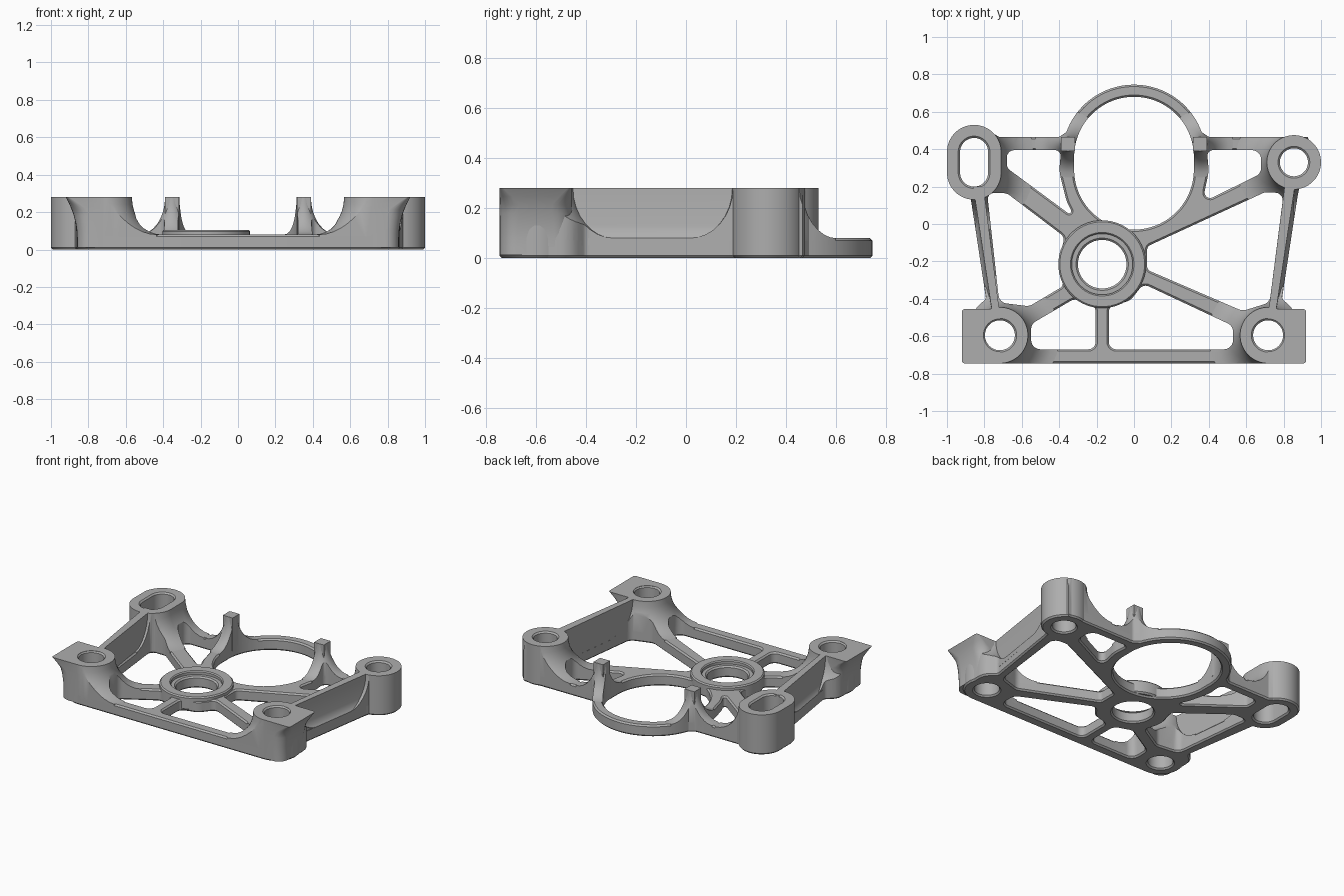
import bpy, bmesh, math
from mathutils import Vector

cube = bpy.data.objects.get("Cube")
if cube:
    bpy.data.objects.remove(cube)

TOP, DECK = 0.28, 0.08

grey = bpy.data.materials.new("machined grey")
grey.use_nodes = True
grey.diffuse_color = (0.42, 0.42, 0.42, 1)
grey.node_tree.nodes["Principled BSDF"].inputs["Base Color"].default_value = (0.42, 0.42, 0.42, 1)


# ---- 2D outlines ----
def rounded(points, steps=6):
    """Closed polygon from (x, y, corner radius) triples."""
    out, n = [], len(points)
    for i, (x, y, r) in enumerate(points):
        p = Vector((x, y))
        a = Vector(points[i - 1][:2]) - p
        b = Vector(points[(i + 1) % n][:2]) - p
        if r == 0:
            out.append(p)
            continue
        half = a.angle(b) / 2
        t = min(r / math.tan(half), 0.49 * min(a.length, b.length))
        r = t * math.tan(half)
        a.normalize()
        b.normalize()
        centre = p + (a + b).normalized() * (r / math.sin(half))
        u, v = p + a * t - centre, p + b * t - centre
        for k in range(steps + 1):
            f = k / steps
            w = u.angle(v)
            out.append(centre + (u * math.sin((1 - f) * w) + v * math.sin(f * w)) / math.sin(w))
    return out


def capsule(x, y, r, slot=0, n=48):
    """Circle, or a slot stretched along y by slot on each side."""
    loop = []
    for i in range(n):
        a = (i + 0.5) * math.tau / n
        loop.append(Vector((x + r * math.cos(a), y + r * math.sin(a) + math.copysign(slot, math.sin(a)))))
    return loop


def offset(loop, d):
    out = []
    for i, p in enumerate(loop):
        t1, t2 = (p - loop[i - 1]).normalized(), (loop[(i + 1) % len(loop)] - p).normalized()
        t = (t1 + t2).normalized()
        out.append(p + Vector((-t.y, t.x)) * d)
    return out


def ccw(loop):
    area = sum(loop[i - 1].cross(loop[i]) for i in range(len(loop)))
    return loop if area > 0 else loop[::-1]


# ---- solids ----
def finish(name, bm):
    bmesh.ops.recalc_face_normals(bm, faces=bm.faces)
    mesh = bpy.data.meshes.new(name)
    bm.to_mesh(mesh)
    bm.free()
    mesh.materials.append(grey)
    obj = bpy.data.objects.new(name, mesh)
    bpy.context.collection.objects.link(obj)
    return obj


def add_ring(bm, loop, z):
    return [bm.verts.new((p.x, p.y, z)) for p in loop]


def bridge(bm, a, b):
    for i in range(len(a)):
        bm.faces.new((a[i - 1], a[i], b[i], b[i - 1]))


def loft(name, sections, closed=False):
    """Skin (loop, z) sections; closed joins the last back to the first."""
    bm = bmesh.new()
    rings = [add_ring(bm, loop, z) for loop, z in sections]
    for a, b in zip(rings, rings[1:]):
        bridge(bm, a, b)
    if closed:
        bridge(bm, rings[-1], rings[0])
    else:
        bm.faces.new(rings[0])
        bm.faces.new(rings[-1])
    return finish(name, bm)


def plate(name, loops, z0, z1, c):
    """Extrude an outline with holes, edges chamfered by c."""
    bm = bmesh.new()
    caps = ([], [])
    for i, loop in enumerate(loops):
        loop = ccw(loop)
        small = offset(loop, c if i == 0 else -c)
        levels = [(small, z0), (loop, z0 + c), (loop, z1 - c), (small, z1)] if c else [(loop, z0), (loop, z1)]
        rings = [add_ring(bm, l, z) for l, z in levels]
        for a, b in zip(rings, rings[1:]):
            bridge(bm, a, b)
        for cap, ring in zip(caps, (rings[0], rings[-1])):
            cap += [bm.edges.get((ring[k - 1], ring[k])) for k in range(len(ring))]
    for cap in caps:
        bmesh.ops.triangle_fill(bm, use_beauty=True, edges=cap)
    return finish(name, bm)


def boolean(obj, other, operation):
    mod = obj.modifiers.new("cut", "BOOLEAN")
    mod.operation, mod.solver, mod.object = operation, "EXACT", other
    deps = bpy.context.evaluated_depsgraph_get()
    mesh = bpy.data.meshes.new_from_object(obj.evaluated_get(deps))
    obj.modifiers.clear()
    obj.data = mesh


# ---- frame outline, windows and holes ----
arc = [(0.385 * math.cos(math.radians(a)), 0.36 + 0.385 * math.sin(math.radians(a)), 0)
       for a in range(20, 161, 4)]
outline = rounded(
    [(-0.86, -0.745, 0.14), (0.86, -0.745, 0.14), (0.86, -0.46, 0.1), (0.79, -0.40, 0.03),
     (0.875, 0.15, 0), (0.885, 0.2, 0), (0.96, 0.3, 0), (0.93, 0.465, 0), (0.40, 0.465, 0.03)]
    + arc +
    [(-0.40, 0.465, 0.03), (-0.72, 0.465, 0), (-0.78, 0.5, 0), (-0.94, 0.5, 0), (-0.96, 0.25, 0),
     (-0.875, 0.15, 0), (-0.79, -0.40, 0.03), (-0.86, -0.46, 0.1)])
windows = [rounded(w) for w in (
    [(-0.68, 0.395, 0.04), (-0.39, 0.395, 0.03), (-0.40, 0.28, 0.2), (-0.36, 0.12, 0.2),
     (-0.315, 0.03, 0.03), (-0.68, 0.3, 0.04)],
    [(-0.785, 0.165, 0.03), (-0.68, 0.165, 0.06), (-0.37, -0.07, 0.04), (-0.41, -0.215, 0.15),
     (-0.375, -0.33, 0.03), (-0.56, -0.44, 0.06), (-0.72, -0.42, 0.05)],
    [(-0.55, -0.67, 0.05), (-0.205, -0.67, 0.04), (-0.205, -0.44, 0.04), (-0.32, -0.40, 0.05),
     (-0.55, -0.535, 0.05)],
    [(-0.135, -0.67, 0.04), (0.53, -0.67, 0.05), (0.53, -0.545, 0.05), (0.05, -0.32, 0.04),
     (-0.02, -0.41, 0.08), (-0.135, -0.44, 0.04)],
    [(0.07, -0.12, 0.03), (0.70, 0.17, 0.06), (0.80, 0.165, 0.04), (0.725, -0.42, 0.05),
     (0.58, -0.465, 0.06), (0.07, -0.245, 0.03)],
    [(0.39, 0.395, 0.03), (0.68, 0.395, 0.05), (0.68, 0.27, 0.05), (0.365, 0.115, 0.03),
     (0.40, 0.28, 0.2)])]
windows.append(capsule(0, 0.325, 0.32, 0.035, 80))

# name, x, y, boss radius, hole radius, slot stretch
bosses = [("back_right_slot_boss", -0.855, 0.33, 0.145, 0.075, 0.055),
          ("back_left_boss", 0.855, 0.33, 0.145, 0.075, 0),
          ("front_right_boss", -0.717, -0.595, 0.15, 0.08, 0),
          ("front_left_boss", 0.717, -0.595, 0.15, 0.08, 0)]
hub = (-0.17, -0.215)
holes = [capsule(x, y, h, s) for _, x, y, r, h, s in bosses] + [capsule(*hub, 0.13)]

parts = [plate("base_frame", [outline] + windows + holes, 0, DECK, 0.01)]
clip = plate("flare_clip", [outline] + windows, 0.02, TOP + 0.02, 0)


# ---- bosses and the concave flares that run into the frame ----
def flare(name, x, y, r, inner, reach, slot=0):
    prof = [(inner, 0.05), (inner, TOP)]
    for i in range(9):
        a = i / 8 * math.pi / 2
        prof.append((r + reach * (1 - math.cos(a)), TOP - (TOP - DECK) * math.sin(a)))
    prof.append((r + reach, 0.05))
    obj = loft(name, [(capsule(x, y, q, slot), z) for q, z in prof], closed=True)
    boolean(obj, clip, "INTERSECT")
    parts.append(obj)


for name, x, y, r, h, s in bosses:
    prof = [(r - 0.01, 0), (r, 0.01), (r, TOP), (h + 0.01, TOP), (h, TOP - 0.01), (h, 0.01), (h + 0.01, 0)]
    parts.append(loft(name, [(capsule(x, y, q, s), z) for q, z in prof], closed=True))
    flare(name + "_flare", x, y, r, 0.1, 0.17, s)

# ---- central hub with stepped bore ----
prof = [(0.225, 0.01), (0.235, 0.02), (0.235, 0.097), (0.227, 0.105), (0.17, 0.105),
        (0.163, 0.098), (0.163, 0.06), (0.13, 0.06), (0.13, 0.01)]
parts.append(loft("hub", [(capsule(*hub, q), z) for q, z in prof], closed=True))

for s, side in ((1, "left"), (-1, "right")):
    # upright tab beside the large ring
    tab = rounded([(s * x, y, 0) for x, y in ((0.315, 0.39), (0.39, 0.39), (0.39, 0.465), (0.315, 0.465))])
    parts.append(loft(side + "_tab", [(tab, 0.05), (tab, TOP)]))
    flare(side + "_tab_flare", s * 0.352, 0.427, 0.038, 0.008, 0.14)

    # full-height side wall, recessed on the outside
    wall = []
    for z, d in ((0.05, 0), (DECK, 0), (0.095, 0.012), (0.13, 0.02), (TOP, 0.022)):
        pts = ((0.72, -0.46), (0.782 - d, -0.46), (0.882 - d, 0.2), (0.805, 0.2))
        wall.append(([Vector((s * x, y)) for x, y in pts], z))
    parts.append(loft(side + "_side_wall", wall))

    # front corner block, flaring from a round foot to a square top
    block = []
    for i in range(9):
        z = 0.012 + (TOP - 0.012) * i / 8
        t = max(0, (z - 0.06) / (TOP - 0.06)) ** 2
        x, r = 0.86 + 0.06 * t, 0.14 - 0.125 * t
        block.append((rounded([(s * 0.717, -0.745, 0), (s * x, -0.745, r),
                               (s * x, -0.455, r), (s * 0.717, -0.455, 0)]), z))
    corner = loft("front_" + side + "_corner_block", block)
    hole = capsule(s * 0.717, -0.595, 0.088)
    drill = loft("drill", [(hole, -0.1), (hole, TOP + 0.1)])
    boolean(corner, drill, "DIFFERENCE")
    bpy.data.objects.remove(drill)
    parts.append(corner)

bpy.data.objects.remove(clip)

# ---- smooth curved faces, keep machined edges crisp ----
bpy.ops.object.select_all(action="DESELECT")
for obj in parts:
    obj.select_set(True)
bpy.context.view_layer.objects.active = parts[0]
bpy.ops.object.shade_smooth_by_angle(angle=math.radians(30))
